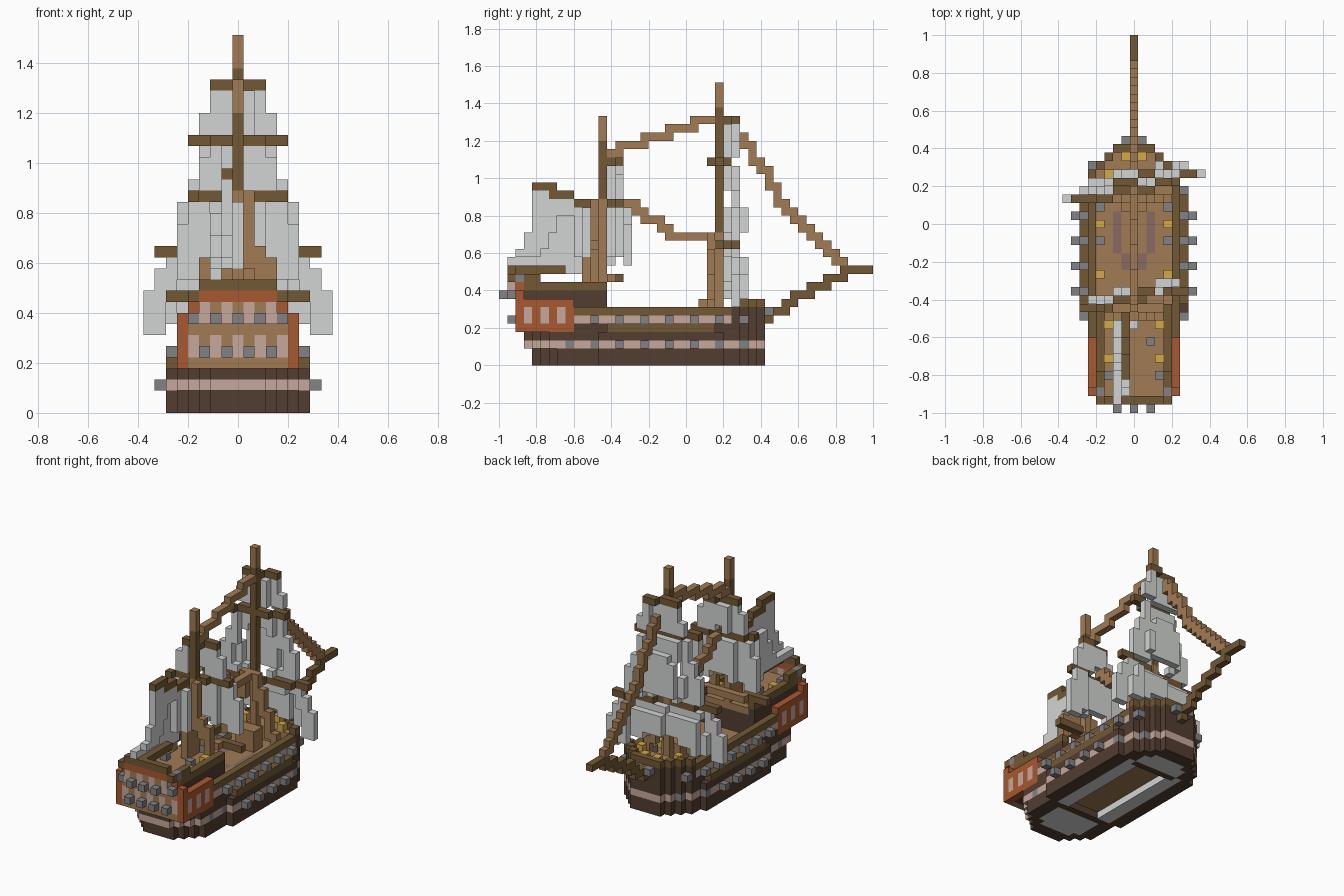
import bpy, bmesh
from mathutils import Vector

if "Cube" in bpy.data.objects:
    bpy.data.objects.remove(bpy.data.objects["Cube"])

U = 2 / 45  # edge of one block
PALETTE = {
    "dark_wood": (82, 61, 48), "olive_wood": (114, 88, 53), "light_wood": (161, 123, 83),
    "orange_paint": (168, 88, 48), "pale_pink": (199, 168, 156), "sail_cloth": (210, 213, 211),
    "iron_grey": (130, 130, 133), "gold": (212, 168, 72), "mauve_hatch": (136, 106, 98),
}


def linear(c):
    c /= 255
    return c / 12.92 if c < 0.04045 else ((c + 0.055) / 1.055) ** 2.4


mats = {}
for name, rgb in PALETTE.items():
    m = bpy.data.materials.new(name)
    m.use_nodes = True
    col = [linear(c) for c in rgb] + [1]
    m.diffuse_color = col
    bsdf = m.node_tree.nodes["Principled BSDF"]
    bsdf.inputs["Base Color"].default_value = col
    bsdf.inputs["Roughness"].default_value = 0.9
    mats[name] = m

cells = {}  # block position -> (part, colour)


def put(part, color, i, j, k):
    cells[(i, j, k)] = (part, color)


def box(part, color, xs, ys, zs):
    for i in range(xs[0], xs[1] + 1):
        for j in range(ys[0], ys[1] + 1):
            for k in range(zs[0], zs[1] + 1):
                put(part, color, i, j, k)


def line(part, color, points):
    """Stepped run of touching blocks on the centre plane through (y, z) points."""
    last = points[0]
    for (ya, za), (yb, zb) in zip(points, points[1:]):
        for s in range(61):
            t = s / 60
            j, k = round(ya + (yb - ya) * t), round(za + (zb - za) * t)
            put(part, color, 0, last[0], k)
            put(part, color, 0, j, k)
            last = (j, k)


def half_width(j):
    if j >= 5:
        return min(5, 11 - j)
    return 6 if j >= -10 else min(5, 20 + j)


def upper_width(j):
    return 5 if -19 < j < 5 else min(5, half_width(j))


# Hull: lower body with a pale band, and a pale floor with a sunken panel
for j in range(-19, 10):
    w = half_width(j) + (1 if j < -15 else 0)
    for k in range(0 if j > -19 else 2, 4):
        h = half_width(j) if k < 2 else w
        box("hull", "pale_pink" if k == 2 else "dark_wood", (-h, h), (j, j), (k, k))
for j in range(-16, 8):
    w = half_width(j) - 2
    box("hull_floor", "sail_cloth", (-w, w), (j, j), (0, 0))
box("hull_floor", "dark_wood", (-3, 3), (-11, 4), (0, 0))
for s in (-1, 1):
    box("hull_floor", "sail_cloth", (3 * s, 3 * s), (-10, 3), (0, 0))
for j in range(-10, 4):
    for i in range(-2, 3):
        cells.pop((i, j, 0))
        put("hull_floor", "light_wood", i, j, 1)

# Main deck, bulwarks and forecastle
for j in range(-13, 10):
    w = upper_width(j)
    box("hull", "dark_wood", (-w, w), (j, j), (4, 4))
    top = 7 if j >= 6 else 6
    for k in range(5, top + 1):
        color = "dark_wood" if j >= 6 else ("pale_pink" if k == 5 else "olive_wood")
        if k == 7:
            color = "olive_wood"
        for i in range(-w, w + 1):
            edge = abs(i) == w or (j >= 6 and abs(i) > upper_width(j + 1)) or j == 9
            if edge:
                put("bulwark", color, i, j, k)
            elif j >= 6 and k < 7:
                put("fore_deck", "light_wood", i, j, k)
    if j < 6:
        box("main_deck", "light_wood", (1 - w, w - 1), (j, j), (4, 4))
for s in (-1, 1):
    box("channel", "olive_wood", (6 * s, 6 * s), (-9, 3), (4, 4))
    box("deck_hatch", "mauve_hatch", (2 * s, 2 * s), (-3, 1), (4, 4))
box("deck_hatch", "mauve_hatch", (-1, 1), (-5, -4), (4, 4))

# Quarterdeck, side galleries and rails
box("quarterdeck", "dark_wood", (-4, 4), (-20, -10), (4, 8))
box("quarterdeck", "light_wood", (-3, 3), (-20, -10), (8, 8))
for s in (-1, 1):
    x = 5 * s
    box("gallery", "orange_paint", (x, x), (-20, -14), (4, 7))
    for j in (-19, -17, -15):
        box("gallery_window", "pale_pink", (x, x), (j, j), (5, 6))
    x = 4 * s
    box("quarter_rail", "olive_wood", (x, x), (-20, -10), (9, 9))
    box("poop_post", "olive_wood", (x, x), (-21, -18), (10, 10))
    put("swivel_gun", "iron_grey", x, -20, 10)

# Stern wall with arched border and windows
for k in range(4, 12):
    limit = 5 if k < 9 else {9: 4, 10: 3, 11: 3}[k]
    for i in range(-limit, limit + 1):
        a = abs(i)
        j = (-20 if k < 8 else -21) + (1 if a >= 4 and k >= 8 else 0)
        color = "orange_paint" if a == limit or k == 10 else "light_wood"
        if k == 11:
            color = "olive_wood"
        elif a < limit and ((k in (5, 6) and a % 2 == 0) or (k in (8, 9) and a % 2 and a < 4)):
            color = "pale_pink"
        put("stern_wall", color, i, j, k)
for i in range(-4, 5):
    if i % 2:
        put("stern_gun", "iron_grey", i, -21, 5)
    else:
        put("stern_gun", "iron_grey", i, -21 if abs(i) == 4 else -22, 8)

# Guns along the sides, at the bow and on the decks
for s in (-1, 1):
    for j in range(-17, 8, 3):
        out = 1 if -10 < j < 4 else 0
        put("lower_gun", "iron_grey", s * (half_width(j) + out), j, 2)
        if j > -13:
            put("upper_gun", "iron_grey", s * (upper_width(j) + 1), j, 5)
    put("bow_gun", "iron_grey", s, 10, 6)
    for i, j, k in ((4, 0, 5), (4, -6, 5), (3, -16, 9), (3, -12, 9), (1, 8, 7), (3, 6, 7)):
        put("deck_gun", "gold", s * i, j, k)
    for i, j, k in ((4, -2, 5), (4, 2, 5), (3, -18, 9), (2, -14, 9)):
        put("deck_ball", "iron_grey", s * i, j, k)


def mast(part, j, bottom, olive_from, olive_to, top):
    box(part, "light_wood", (0, 0), (j, j), (bottom, top))
    box(part, "olive_wood", (0, 0), (j, j), (olive_from, olive_to))


def yard(part, j, k, half):
    for i in range(-half, half + 1):
        put(part, "olive_wood", i, round(j + 0.2 * i), k)


def sail(part, j, bottom, widths, hollow=(), bulge=()):
    """Slanted sheet; widths run upwards, hollow cuts an arch in the lowest rows."""
    for n, half in enumerate(widths):
        gap = hollow[n] if n < len(hollow) else 0
        for i in range(-half, half + 1):
            if abs(i) >= gap:
                y = round(j + 0.2 * i) + (1 if n in bulge and abs(i) <= half - 2 else 0)
                put(part, "sail_cloth", i, y, bottom + n)


# Sails and yards
sail("main_course", 4.6, 7, (8, 8, 8, 8, 7, 7, 6), (7, 5, 3), range(6))
sail("main_topsail", 5, 15, (5, 5, 5, 5, 4, 4, 3, 3, 3), (2,), range(1, 7))
sail("main_topgallant", 5.2, 25, (3, 3, 2, 2))
sail("mizzen_course", -8, 12, (5, 5, 5, 5, 5, 4, 4), (4, 2))
sail("mizzen_topsail", -8.2, 20, (3, 3, 3, 2), (1,))
yard("main_lower_yard", 4.3, 14, 7)
yard("main_middle_yard", 4, 24, 4)
yard("main_upper_yard", 5.4, 29, 2)
yard("mizzen_lower_yard", -9, 10, 6)
yard("mizzen_middle_yard", -8.8, 19, 4)
yard("mizzen_upper_yard", -8.6, 24, 2)
box("mizzen_lower_yard", "light_wood", (-3, 3), (-9, -9), (10, 10))

# Masts with stepped shrouds at the foot
mast("main_mast", 4, 5, 16, 30, 33)
mast("mizzen_mast", -10, 9, 20, 26, 29)
box("main_mast_foot", "light_wood", (-1, 1), (2, 3), (5, 7))
box("mizzen_mast_foot", "light_wood", (0, 0), (-12, -11), (9, 12))
for s in (-1, 1):
    for i, low, high in ((4, 5, 7), (3, 7, 10), (2, 10, 13), (1, 12, 15)):
        box("main_shroud", "light_wood", (s * i, s * i), (3, 3), (low, high))
    for i, low, high in ((3, 9, 13), (2, 12, 14), (1, 13, 19)):
        box("mizzen_shroud", "light_wood", (s * i, s * i), (-11, -11), (low, high))

# Fore-and-aft sail behind the mizzen, bellied sideways, with its gaff and boom
for k in range(11, 21):
    start = {11: -14, 12: -21, 13: -20, 14: -19, 15: -19}.get(k, -18)
    end = {20: -17, 19: -14}.get(k, -12)
    for j in range(start, end + 1):
        belly = k < 18 and start + 2 < j < end - 1
        put("spanker_sail", "sail_cloth", -2 if belly or k < 13 else -1, j, k)
box("spanker_sail", "sail_cloth", (0, 0), (-12, -12), (13, 18))
box("boom", "olive_wood", (-1, -1), (-21, -15), (11, 11))
for a, b, k in ((-18, -16, 21), (-16, -14, 20), (-13, -11, 19)):
    box("gaff", "olive_wood", (-1, -1), (a, b), (k, k))

# Bowsprit and stays
line("bowsprit", "olive_wood", [(9, 5), (20, 11), (22, 11)])
line("fore_stay", "light_wood", [(7, 27), (11, 20), (19, 12)])
line("top_stay", "light_wood", [(-9, 25), (3, 29)])
line("middle_stay", "light_wood", [(-7, 19), (-1, 15), (3, 15)])

# Turn each part's blocks into a mesh of its exposed faces
parts = {}
for pos, (part, color) in cells.items():
    parts.setdefault(part, []).append((pos, color))
for part, blocks in parts.items():
    bm = bmesh.new()
    verts = {}
    names = sorted({c for _, c in blocks})
    for pos, color in blocks:
        for axis in range(3):
            for side in (0, 1):
                near = list(pos)
                near[axis] += 2 * side - 1
                if tuple(near) in cells:
                    continue
                ring = []
                for a, b in ((0, 0), (1, 0), (1, 1), (0, 1)):
                    p = list(pos)
                    p[axis] += side
                    p[(axis + 1) % 3] += a
                    p[(axis + 2) % 3] += b
                    p = tuple(p)
                    if p not in verts:
                        verts[p] = bm.verts.new(Vector((p[0] - 0.5, p[1] - 0.5, p[2])) * U)
                    ring.append(verts[p])
                face = bm.faces.new(ring if side else ring[::-1])
                face.material_index = names.index(color)
    mesh = bpy.data.meshes.new(part)
    bm.to_mesh(mesh)
    bm.free()
    for n in names:
        mesh.materials.append(mats[n])
    bpy.context.collection.objects.link(bpy.data.objects.new(part, mesh))
